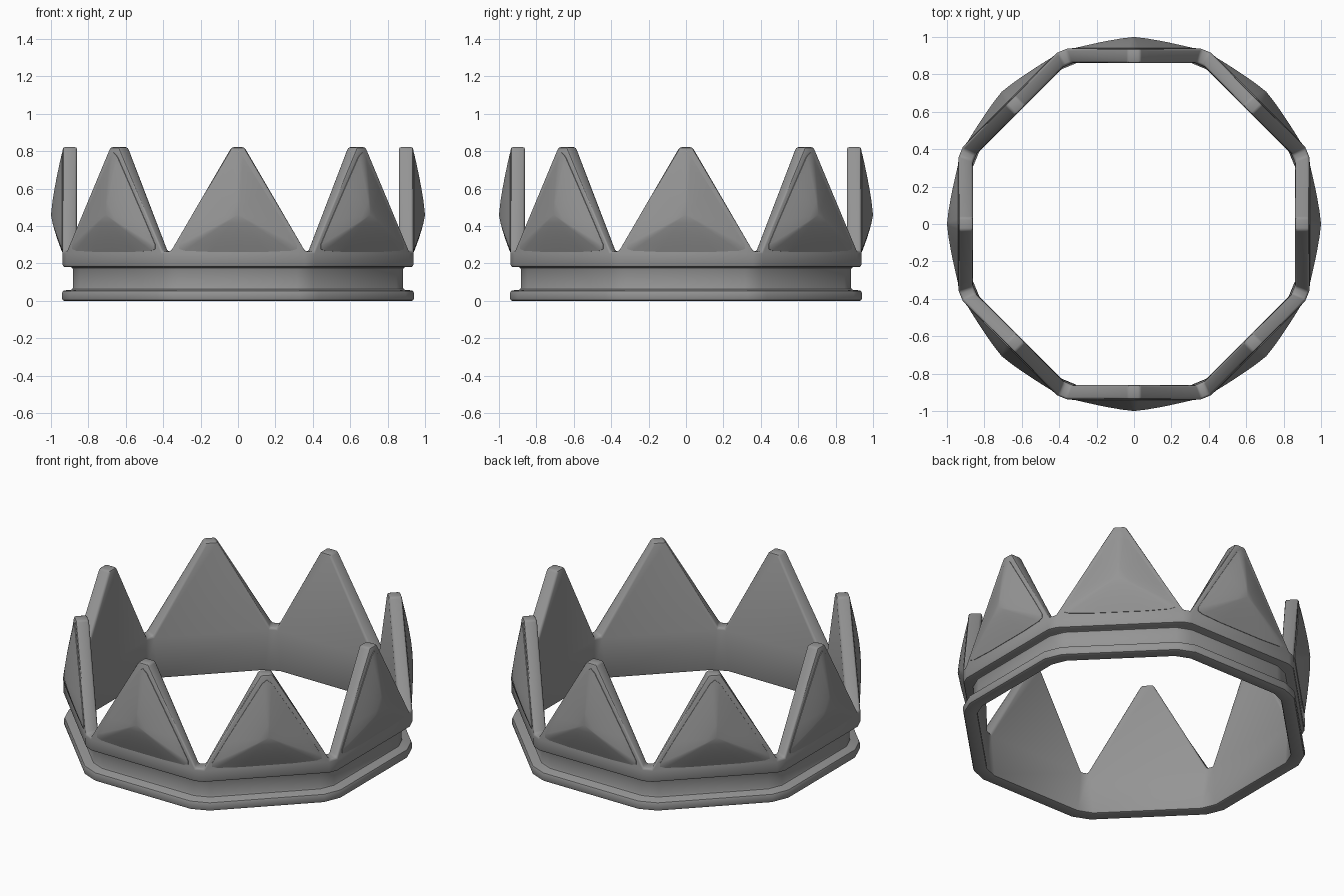
import bpy
import bmesh
from math import radians, sin, cos, tan
from mathutils import Vector

if "Cube" in bpy.data.objects:
    bpy.data.objects.remove(bpy.data.objects["Cube"])

SIDES = 8
OUTER, INNER = 0.937, 0.86
BASE_Z, TIP_Z = 0.265, 0.822

metal = bpy.data.materials.new("grey metal")
metal.use_nodes = True
metal.diffuse_color = (0.3, 0.3, 0.3, 1)
metal.node_tree.nodes["Principled BSDF"].inputs["Base Color"].default_value = (0.3, 0.3, 0.3, 1)


def place(side, u, dist, z):
    """Point on one side of the octagon: u along it, dist from the axis."""
    a = radians(360 / SIDES * side)
    return Vector((dist * cos(a) - u * sin(a), dist * sin(a) + u * cos(a), z))


def finish(bm, name, angle):
    bmesh.ops.recalc_face_normals(bm, faces=bm.faces)
    mesh = bpy.data.meshes.new(name)
    bm.to_mesh(mesh)
    bm.free()
    obj = bpy.data.objects.new(name, mesh)
    bpy.context.collection.objects.link(obj)
    mesh.materials.append(metal)
    bpy.ops.object.select_all(action='DESELECT')
    obj.select_set(True)
    bpy.context.view_layer.objects.active = obj
    bpy.ops.object.shade_smooth_by_angle(angle=radians(angle))


# Band profile from the inner top, under the foot, to the outer top:
# distance from axis, height, corner cut
profile = [(INNER, BASE_Z, 0.022), (INNER, 0, 0.05), (0.94, 0, 0.06),
           (0.94, 0.055, 0.06), (0.882, 0.06, 0.05), (0.882, 0.18, 0.05),
           (OUTER, 0.18, 0.03), (OUTER, BASE_Z, 0.025)]
bm = bmesh.new()
rows = []
for dist, z, cut in profile:
    half = dist * tan(radians(180 / SIDES)) - cut
    rows.append([bm.verts.new(place(k, s * half, dist, z))
                 for k in range(SIDES) for s in (-1, 1)])
n = SIDES * 2
for low, high in zip(rows, rows[1:]):
    for i in range(n):
        j = (i + 1) % n
        bm.faces.new((low[i], low[j], high[j], high[i]))

# Spikes rise from each side, valleys close the corners
inner, outer = rows[0], rows[-1]
for k in range(SIDES):
    a, b, c = 2 * k, 2 * k + 1, (2 * k + 2) % n
    it = [bm.verts.new(place(k, s * 0.034, INNER, TIP_Z)) for s in (-1, 1)]
    ot = [bm.verts.new(place(k, s * 0.034, OUTER, TIP_Z)) for s in (-1, 1)]
    bm.faces.new((outer[a], outer[b], ot[1], ot[0]))
    bm.faces.new((inner[b], inner[a], it[0], it[1]))
    bm.faces.new((outer[b], inner[b], it[1], ot[1]))
    bm.faces.new((inner[a], outer[a], ot[0], it[0]))
    bm.faces.new((ot[0], ot[1], it[1], it[0]))
    bm.faces.new((outer[b], outer[c], inner[c], inner[b]))
bmesh.ops.recalc_face_normals(bm, faces=bm.faces)
bm.normal_update()
sharp = [e for e in bm.edges if e.calc_face_angle(0) > radians(40)]
bmesh.ops.bevel(bm, geom=sharp, offset=0.012, segments=2, profile=0.5,
                affect='EDGES', clamp_overlap=True)
finish(bm, "crown_band_and_spikes", 40)

# Bulging triangular panels on the spikes
half_outline = [(0.15, 0.262), (0.285, 0.268), (0.315, 0.278), (0.314, 0.3),
                (0.24, 0.425), (0.13, 0.605), (0.028, 0.77)]
outline = ([(0, 0.262)] + half_outline + [(0, 0.792)]
           + [(-u, z) for u, z in reversed(half_outline)])
peak_z = 0.46
bm = bmesh.new()
for k in range(SIDES):
    rings = [[bm.verts.new(place(k, u, OUTER - 0.006, z)) for u, z in outline]]
    for s in (1, 0.85, 0.65, 0.45, 0.22):
        dist = OUTER + 0.004 + 0.059 * (1 - s ** 1.3)
        rings.append([bm.verts.new(place(k, u * s, dist, peak_z + (z - peak_z) * s))
                      for u, z in outline])
    m = len(outline)
    for low, high in zip(rings, rings[1:]):
        for i in range(m):
            j = (i + 1) % m
            bm.faces.new((low[i], low[j], high[j], high[i]))
    peak = bm.verts.new(place(k, 0, 1, peak_z))
    for i in range(m):
        bm.faces.new((rings[-1][i], rings[-1][(i + 1) % m], peak))
    bm.faces.new(list(reversed(rings[0])))
finish(bm, "spike_panels", 40)
